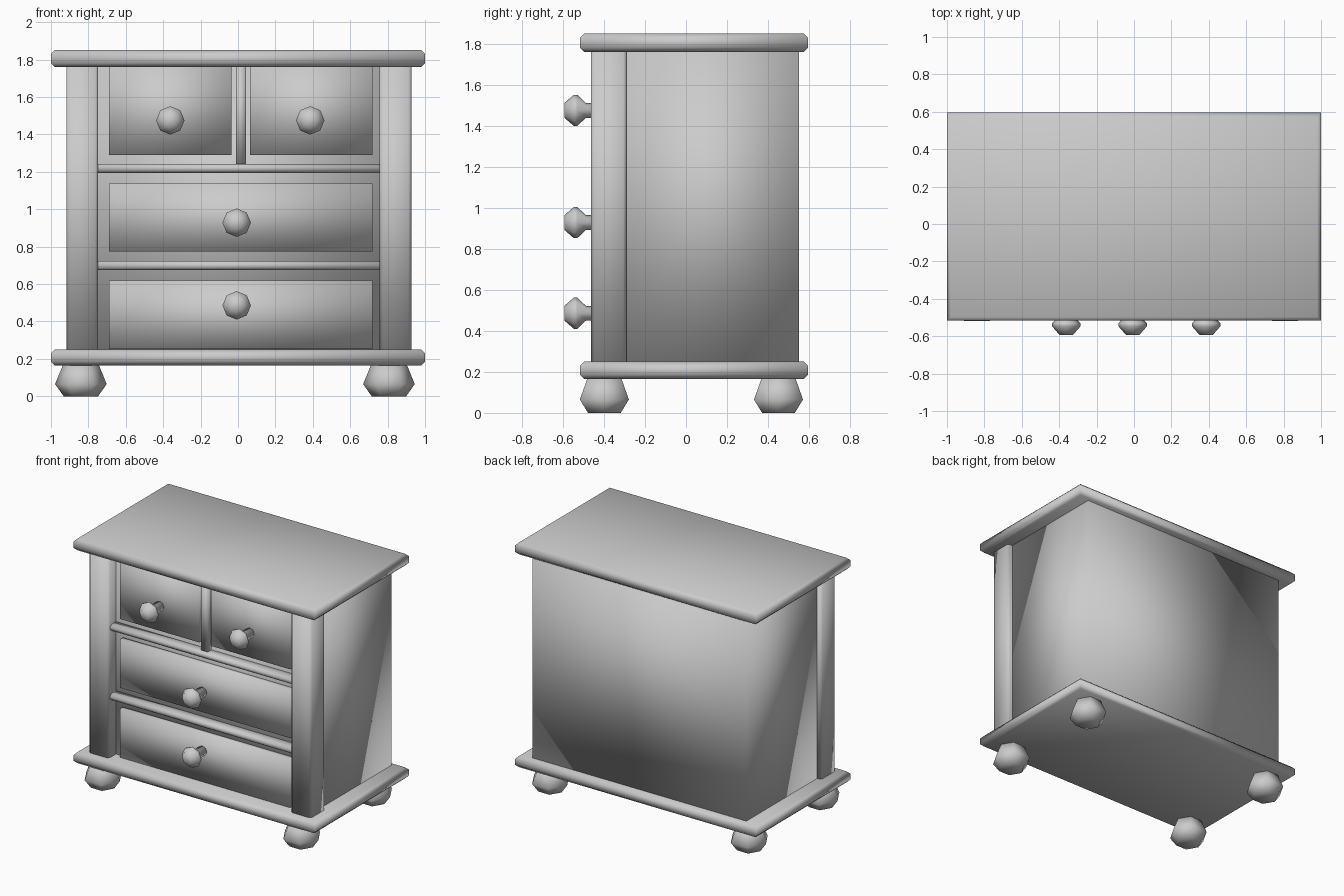
import bpy, bmesh
from math import cos, sin, tau

if "Cube" in bpy.data.objects:
    bpy.data.objects.remove(bpy.data.objects["Cube"])


def finish(bm, name):
    """Turn a bmesh into a smooth shaded object."""
    bmesh.ops.recalc_face_normals(bm, faces=bm.faces)
    for f in bm.faces:
        f.smooth = True
    me = bpy.data.meshes.new(name)
    bm.to_mesh(me)
    bm.free()
    ob = bpy.data.objects.new(name, me)
    bpy.context.collection.objects.link(ob)
    return ob


def box(name, x, y, z, chamfer=0.0, axes=""):
    """Box from (min, max) ranges; chamfers the edges running along the given axes."""
    bm = bmesh.new()
    bmesh.ops.create_cube(bm, size=1)
    for v in bm.verts:
        for i, (lo, hi) in enumerate((x, y, z)):
            v.co[i] = lo if v.co[i] < 0 else hi
    if chamfer:
        edges = []
        for e in bm.edges:
            d = e.verts[0].co - e.verts[1].co
            if any(abs(d["xyz".index(a)]) > 1e-5 for a in axes):
                edges.append(e)
        bmesh.ops.bevel(bm, geom=edges, offset=chamfer, segments=1,
                        profile=0.5, affect='EDGES')
    return finish(bm, name)


def turned(name, profile, sides, place):
    """Capped turning: profile is (radius, distance); place maps (u, v, distance) to a point."""
    bm = bmesh.new()
    rings = [[bm.verts.new(place(r * cos(tau * i / sides), r * sin(tau * i / sides), d))
              for i in range(sides)] for r, d in profile]
    for a, b in zip(rings, rings[1:]):
        for i in range(sides):
            j = (i + 1) % sides
            bm.faces.new((a[i], a[j], b[j], b[i]))
    bm.faces.new(rings[0])
    bm.faces.new(rings[-1])
    return finish(bm, name)


# Top and base boards with chamfered rims
for name, z in (("top_board", (1.76, 1.85)), ("base_board", (0.165, 0.25))):
    box(name, (-1, 1), (-0.517, 0.595), z, 0.02, "xy")

# Cabinet body and the recessed front behind the drawers
INNER = (0.25, 1.765)
box("cabinet_body", (-0.885, 0.888), (-0.29, 0.55), INNER)
box("front_frame", (-0.76, 0.765), (-0.375, -0.28), INNER)

# Front corner posts
for name, x in (("left_post", (-0.918, -0.748)), ("right_post", (0.757, 0.927))):
    box(name, x, (-0.462, -0.29), INNER, 0.015, "z")

# Rails between drawer rows, and the divider of the top row
for name, z in (("upper_rail", (1.195, 1.242)), ("lower_rail", (0.675, 0.724))):
    box(name, (-0.75, 0.76), (-0.445, -0.36), z, 0.015, "x")
box("drawer_divider", (-0.012, 0.042), (-0.42, -0.36), (1.235, 1.765))

# Drawer fronts with their knob positions
DRAWERS = [
    ("top_left_drawer", (-0.69, -0.035), (1.29, 1.765), (-0.362, 1.475)),
    ("top_right_drawer", (0.063, 0.72), (1.29, 1.765), (0.386, 1.475)),
    ("middle_drawer", (-0.69, 0.72), (0.775, 1.138), (-0.007, 0.928)),
    ("bottom_drawer", (-0.69, 0.72), (0.253, 0.618), (-0.007, 0.486)),
]
KNOB = [(0.036, -0.36), (0.036, -0.488), (0.076, -0.53), (0.076, -0.547), (0.036, -0.593)]
for name, x, z, (kx, kz) in DRAWERS:
    box(name, x, (-0.41, -0.36), z)
    turned(name + "_knob", KNOB, 8, lambda u, v, d: (kx + u, d, kz + v))

# Six-sided bun feet
FOOT = [(0.092, 0.0), (0.138, 0.065), (0.095, 0.17)]
for side, fx in (("left", -0.84), ("right", 0.807)):
    for end, fy in (("front", -0.398), ("back", 0.451)):
        turned(f"{end}_{side}_foot", FOOT, 6, lambda u, v, d: (fx + u, fy + v, d))
